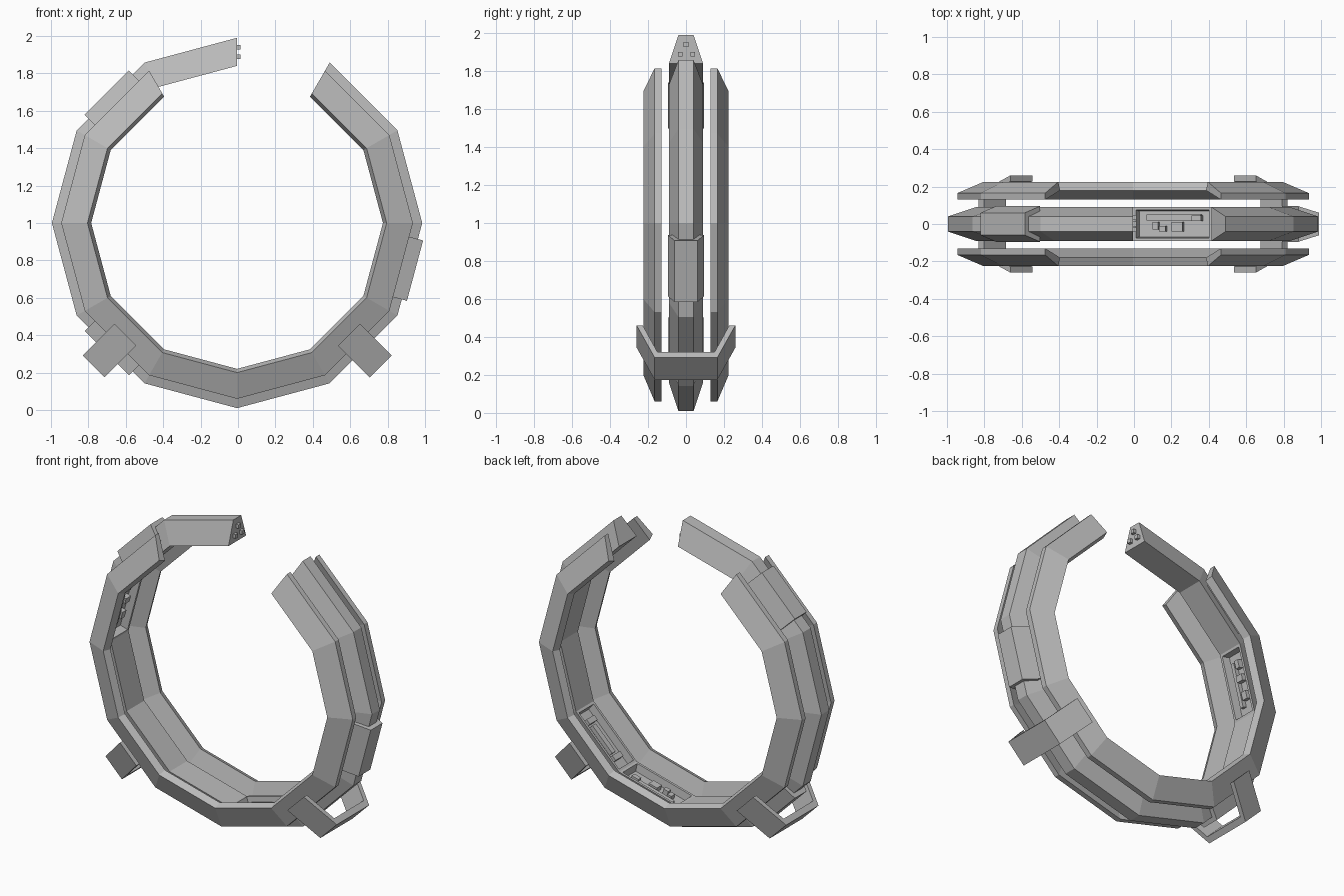
import bpy, bmesh
from math import sin, cos, radians
from mathutils import Matrix, Vector

cube = bpy.data.objects.get("Cube")
if cube:
    bpy.data.objects.remove(cube, do_unlink=True)

CENTRE = Vector((-0.005, 0, 1))

# One plain grey metal
grey = bpy.data.materials.new("grey_metal")
grey.use_nodes = True
COLOUR = (0.5, 0.5, 0.5, 1)
grey.diffuse_color = COLOUR
grey.node_tree.nodes["Principled BSDF"].inputs["Base Color"].default_value = COLOUR


def finish(name, bm):
    bmesh.ops.recalc_face_normals(bm, faces=bm.faces)
    mesh = bpy.data.meshes.new(name)
    bm.to_mesh(mesh)
    bm.free()
    mesh.materials.append(grey)
    obj = bpy.data.objects.new(name, mesh)
    bpy.context.collection.objects.link(obj)
    return obj


def frame(angle):
    """Local x is along the ring, y is depth, z points outward."""
    a = radians(angle)
    out = Vector((cos(a), 0, sin(a)))
    tangent = Vector((-sin(a), 0, cos(a)))
    m = Matrix((tangent, Vector((0, 1, 0)), out)).transposed().to_4x4()
    return Matrix.Translation(CENTRE) @ m


def arc(name, profile, start, end, recesses=()):
    """Sweep a (radius, y) profile in 30 degree steps; recess chosen inner faces."""
    bm = bmesh.new()
    rows = []
    for angle in range(start, end + 1, 30):
        m = frame(angle)
        rows.append([bm.verts.new(m @ Vector((0, y, r))) for r, y in profile])
    n = len(profile)
    inner = []
    for k, (a, b) in enumerate(zip(rows, rows[1:])):
        for i in range(n):
            j = (i + 1) % n
            face = bm.faces.new((a[i], a[j], b[j], b[i]))
            if i == n - 1 and start + 30 * k in recesses:
                inner.append(face)
    bm.faces.new(rows[0])
    bm.faces.new(rows[-1])
    bmesh.ops.recalc_face_normals(bm, faces=bm.faces)
    if inner:
        bmesh.ops.inset_individual(bm, faces=inner, thickness=0.022)
        bmesh.ops.inset_individual(bm, faces=inner, thickness=0.008, depth=-0.05)
    return finish(name, bm)


def prism(name, profile, angle, half_length):
    """Extrude a (y, radius) outline along the ring direction."""
    bm = bmesh.new()
    m = frame(angle)
    ends = [[bm.verts.new(m @ Vector((s * half_length, y, r))) for y, r in profile]
            for s in (-1, 1)]
    n = len(profile)
    for i in range(n):
        j = (i + 1) % n
        bm.faces.new((ends[0][i], ends[0][j], ends[1][j], ends[1][i]))
    for end in ends:
        bm.faces.new(end)
    return finish(name, bm)


def boxes(name, angle, items):
    """Boxes in a ring frame, each (centre, size)."""
    bm = bmesh.new()
    for centre, size in items:
        bmesh.ops.create_cube(bm, size=1, matrix=frame(angle) @ Matrix.Translation(centre)
                              @ Matrix.Diagonal((*size, 1)))
    return finish(name, bm)


# Central ring with three recesses, open at the upper right
arc("central_ring", [(0.84, -0.09), (0.99, -0.04), (0.99, 0.04), (0.84, 0.09)],
    90, 420, recesses=(150, 270, 300))

# Slanted side rings
for side, s in (("front", -1), ("back", 1)):
    arc(side + "_side_ring",
        [(0.78, s * 0.18), (0.94, s * 0.13), (0.94, s * 0.165), (0.80, s * 0.225)],
        120, 420)

# Raised pads clipped over the central ring
for name, angle in (("upper_pad", 135), ("lower_pad", 225), ("side_pad", 345)):
    prism(name, [(-0.06, 0.985), (0.06, 0.985), (0.095, 0.87), (-0.095, 0.87)], angle, 0.167)

# Straps wrapping the outside of all three rings
half_strap = [(0.26, 0.845), (0.165, 1.085)]
half_inner = [(0.15, 1.045), (0.228, 0.845)]
strap = (half_strap + [(-y, r) for y, r in reversed(half_strap)]
         + [(-y, r) for y, r in reversed(half_inner)] + half_inner)
for name, angle in (("right_strap", 225), ("left_strap", 315)):
    prism(name, strap, angle, 0.083)

# Connector pins on the free end
boxes("connector_pins", 90, [((-0.006, y, r), (0.025, 0.025, 0.025))
                             for y, r in ((0, 0.94), (-0.03, 0.888), (0.035, 0.888))])

# Small mechanisms inside the recesses
FLOOR = 0.85
boxes("lower_mechanism", 285, [
    ((0.0, 0.035, FLOOR), (0.3, 0.03, 0.03)),
    ((-0.1, -0.01, FLOOR), (0.03, 0.04, 0.04)),
    ((-0.06, -0.025, FLOOR), (0.035, 0.03, 0.05)),
    ((0.02, -0.015, FLOOR), (0.06, 0.05, 0.04)),
    ((0.13, 0.03, FLOOR), (0.05, 0.03, 0.06))])
boxes("left_mechanism", 315, [
    ((0.0, 0.0, FLOOR), (0.2, 0.035, 0.03)),
    ((-0.13, 0.0, FLOOR), (0.035, 0.08, 0.05)),
    ((0.13, 0.0, FLOOR), (0.035, 0.08, 0.05))])
boxes("right_mechanism", 165, [
    ((0.0, -0.03, FLOOR), (0.28, 0.025, 0.03)),
    ((0.08, 0.015, FLOOR), (0.05, 0.04, 0.04)),
    ((-0.03, 0.01, FLOOR), (0.04, 0.05, 0.05)),
    ((-0.12, 0.01, FLOOR), (0.05, 0.03, 0.04))])
